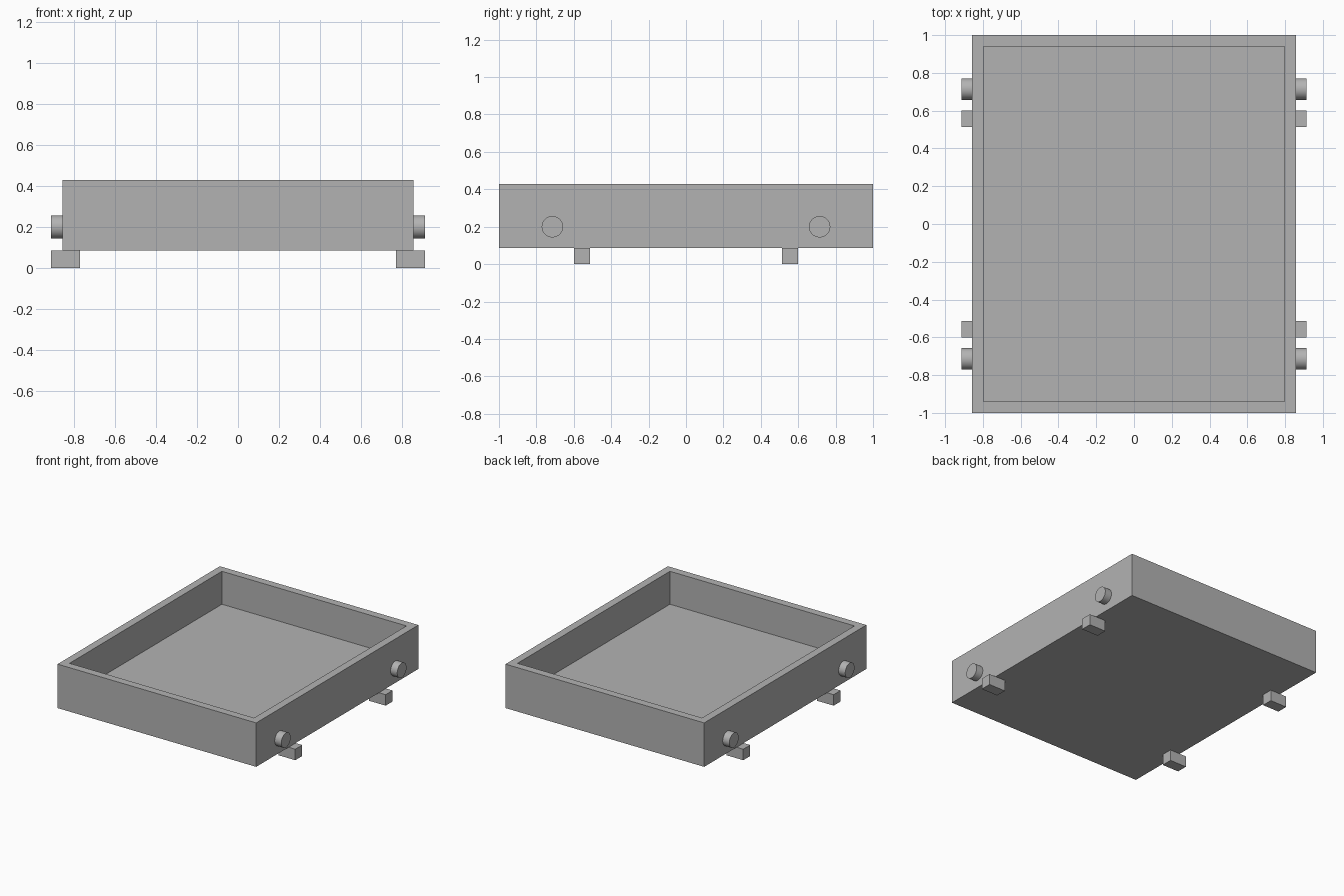
import bpy
import bmesh
import math

if "Cube" in bpy.data.objects:
    bpy.data.objects.remove(bpy.data.objects["Cube"])

U = 2 / 35            # design unit: the tray is 35 units long
WALL = 1.5 * U
HALF_X, HALF_Y = 15 * U, 17.5 * U
BASE_Z, TOP_Z = WALL, 7.5 * U

grey = bpy.data.materials.new("plain grey")
grey.use_nodes = True
colour = (0.45, 0.45, 0.45, 1)
grey.diffuse_color = colour
grey.node_tree.nodes["Principled BSDF"].inputs["Base Color"].default_value = colour


def finish(name, bm):
    mesh = bpy.data.meshes.new(name)
    bm.to_mesh(mesh)
    bm.free()
    mesh.materials.append(grey)
    obj = bpy.data.objects.new(name, mesh)
    bpy.context.collection.objects.link(obj)
    return obj


def box(size, centre):
    bm = bmesh.new()
    bmesh.ops.create_cube(bm, size=1)
    bmesh.ops.scale(bm, vec=size, verts=bm.verts)
    bmesh.ops.translate(bm, vec=centre, verts=bm.verts)
    return bm


# Open tray: inset the top face, then sink it to the floor
bm = box((2 * HALF_X, 2 * HALF_Y, TOP_Z - BASE_Z), (0, 0, (TOP_Z + BASE_Z) / 2))
bm.faces.ensure_lookup_table()
top = max(bm.faces, key=lambda f: f.calc_center_median().z)
bmesh.ops.inset_region(bm, faces=[top], thickness=WALL)
floor = bmesh.ops.extrude_discrete_faces(bm, faces=[top])["faces"][0]
bmesh.ops.translate(bm, vec=(0, 0, BASE_Z + WALL - TOP_Z), verts=floor.verts)
finish("tray", bm)

# Feet and side pins, one of each near every corner
for sx, side in ((1, "left"), (-1, "right")):
    for sy, end in ((-1, "front"), (1, "back")):
        finish(f"{end}_{side}_foot",
               box((2.5 * U, WALL, WALL), (sx * 14.75 * U, sy * 9.75 * U, WALL / 2)))

        bm = bmesh.new()
        bmesh.ops.create_cone(bm, cap_ends=True, segments=48,
                              radius1=U, radius2=U, depth=U)
        pin = finish(f"{end}_{side}_pin", bm)
        pin.rotation_euler.y = math.pi / 2
        pin.location = (sx * 15.5 * U, sy * 12.5 * U, 3.5 * U)
        bpy.ops.object.select_all(action="DESELECT")
        pin.select_set(True)
        bpy.context.view_layer.objects.active = pin
        bpy.ops.object.shade_smooth_by_angle()
